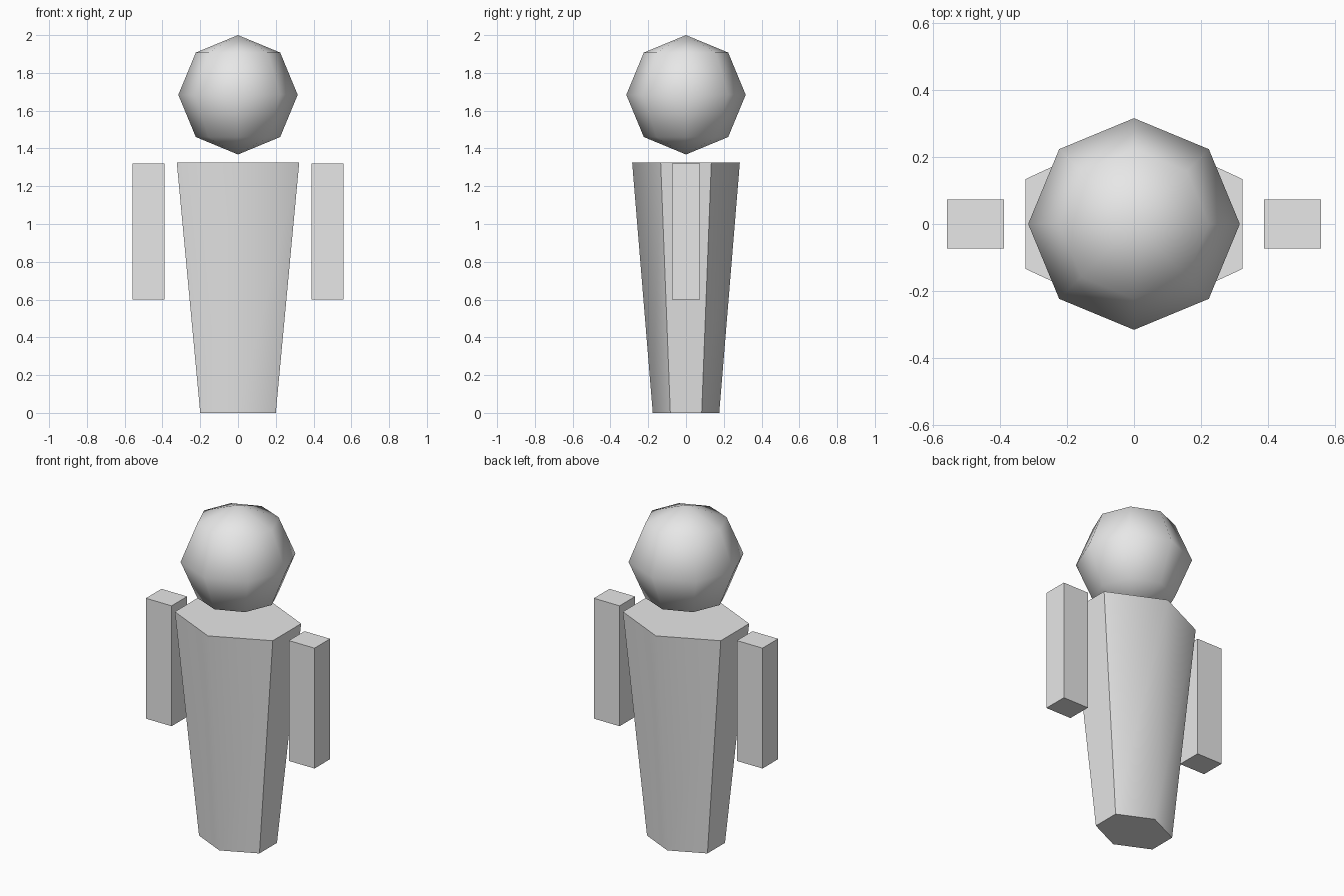
import bpy
import bmesh
import math

cube = bpy.data.objects.get("Cube")
if cube:
    bpy.data.objects.remove(cube, do_unlink=True)

# One plain grey for the whole figure
grey = bpy.data.materials.new("plain_grey")
grey.use_nodes = True
grey.diffuse_color = (0.8, 0.8, 0.8, 1)
grey.node_tree.nodes["Principled BSDF"].inputs["Base Color"].default_value = (0.8, 0.8, 0.8, 1)


def finish(obj, name, smooth_angle=None):
    obj.name = obj.data.name = name
    obj.data.materials.append(grey)
    if smooth_angle:
        bpy.ops.object.select_all(action="DESELECT")
        obj.select_set(True)
        bpy.context.view_layer.objects.active = obj
        bpy.ops.object.shade_smooth_by_angle(angle=math.radians(smooth_angle))


def hexagon(bm, half_x, half_y, side_y, z):
    outline = [(half_x, -side_y), (half_x, side_y), (0, half_y),
               (-half_x, side_y), (-half_x, -side_y), (0, -half_y)]
    return [bm.verts.new((x, y, z)) for x, y in outline]


# Body: six-sided, tapering to the base, with soft front and back ridges
bm = bmesh.new()
base = hexagon(bm, 0.20, 0.176, 0.083, 0.0)
top = hexagon(bm, 0.324, 0.285, 0.134, 1.325)
bm.faces.new(base[::-1])
bm.faces.new(top)
for i in range(6):
    j = (i + 1) % 6
    bm.faces.new((base[i], base[j], top[j], top[i]))
mesh = bpy.data.meshes.new("body")
bm.to_mesh(mesh)
bm.free()
body = bpy.data.objects.new("body", mesh)
bpy.context.collection.objects.link(body)
finish(body, "body", 60)

# Head: low-poly ball floating above the body
bpy.ops.mesh.primitive_uv_sphere_add(segments=8, ring_count=4, radius=0.316,
                                     location=(0, 0, 1.684))
finish(bpy.context.object, "head", 60)

# Arms: plain blocks standing clear of the body
for side, name in ((1, "left_arm"), (-1, "right_arm")):
    bpy.ops.mesh.primitive_cube_add(size=1, location=(side * 0.473, 0, 0.96))
    arm = bpy.context.object
    arm.scale = (0.17, 0.147, 0.72)
    bpy.ops.object.transform_apply(location=False, rotation=False, scale=True)
    finish(arm, name)
